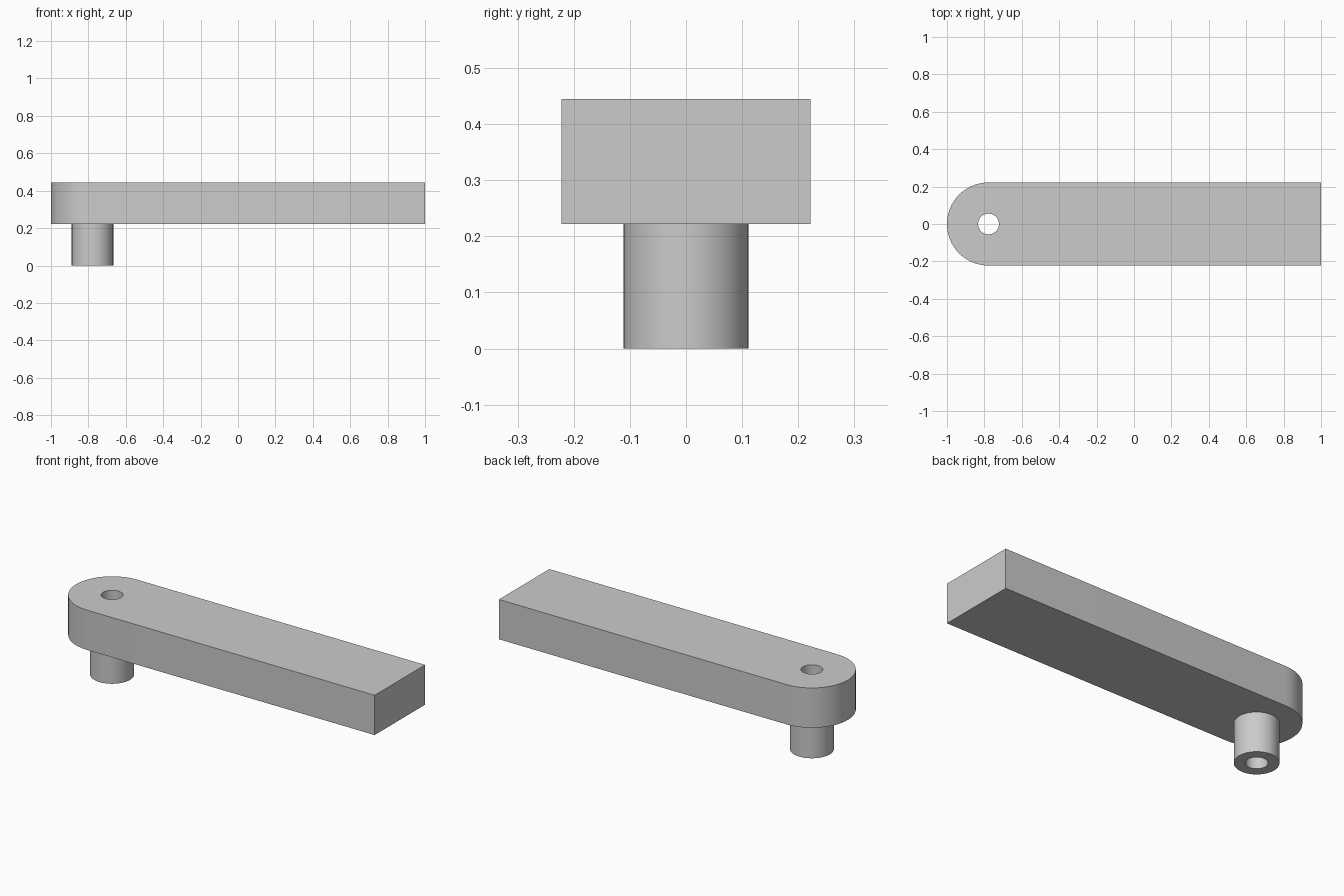
import bpy
import bmesh
from math import cos, sin, pi, radians
from mathutils import Matrix, Vector

cube = bpy.data.objects.get("Cube")
if cube:
    bpy.data.objects.remove(cube, do_unlink=True)

UNIT = 2 / 9                 # arm half width, arm thickness and boss height
PIVOT_X = -1 + UNIT          # centre of the rounded end
SEGMENTS = 64

grey = bpy.data.materials.new("light grey")
grey.use_nodes = True
colour = (0.6, 0.6, 0.6, 1)
grey.diffuse_color = colour
grey.node_tree.nodes["Principled BSDF"].inputs["Base Color"].default_value = colour


def add_object(name, bm):
    bmesh.ops.recalc_face_normals(bm, faces=bm.faces)
    mesh = bpy.data.meshes.new(name)
    bm.to_mesh(mesh)
    bm.free()
    mesh.materials.append(grey)
    obj = bpy.data.objects.new(name, mesh)
    bpy.context.collection.objects.link(obj)
    return obj


def cylinder(name, radius, bottom, top):
    bm = bmesh.new()
    place = Matrix.Translation((PIVOT_X, 0, (bottom + top) / 2))
    bmesh.ops.create_cone(bm, cap_ends=True, segments=SEGMENTS, radius1=radius,
                          radius2=radius, depth=top - bottom, matrix=place)
    return add_object(name, bm)


# Arm: square at one end, half round at the other, extruded upwards
outline = [(1, -UNIT), (1, UNIT)]
for i in range(SEGMENTS // 2 + 1):
    angle = pi / 2 + 2 * pi * i / SEGMENTS
    outline.append((PIVOT_X + UNIT * cos(angle), UNIT * sin(angle)))
bm = bmesh.new()
base = bm.faces.new([bm.verts.new((x, y, UNIT)) for x, y in outline])
extruded = bmesh.ops.extrude_face_region(bm, geom=[base], use_keep_orig=True)
bmesh.ops.translate(bm, vec=Vector((0, 0, UNIT)),
                    verts=[v for v in extruded["geom"] if isinstance(v, bmesh.types.BMVert)])
arm = add_object("arm", bm)

# Boss under the rounded end, and the bore through both
boss = cylinder("boss", UNIT / 2, 0, UNIT * 1.5)
bore = cylinder("bore_cutter", UNIT / 4, -UNIT, UNIT * 3)

bpy.context.view_layer.objects.active = arm
for tool, operation in ((boss, "UNION"), (bore, "DIFFERENCE")):
    modifier = arm.modifiers.new(tool.name, "BOOLEAN")
    modifier.object = tool
    modifier.operation = operation
    modifier.solver = "EXACT"
    bpy.ops.object.modifier_apply(modifier=modifier.name)
    bpy.data.objects.remove(tool, do_unlink=True)

# Smooth round walls with crisp rims
arm.name = "arm_with_bored_boss"
bpy.ops.object.select_all(action="DESELECT")
arm.select_set(True)
bpy.ops.object.shade_smooth_by_angle(angle=radians(30))
